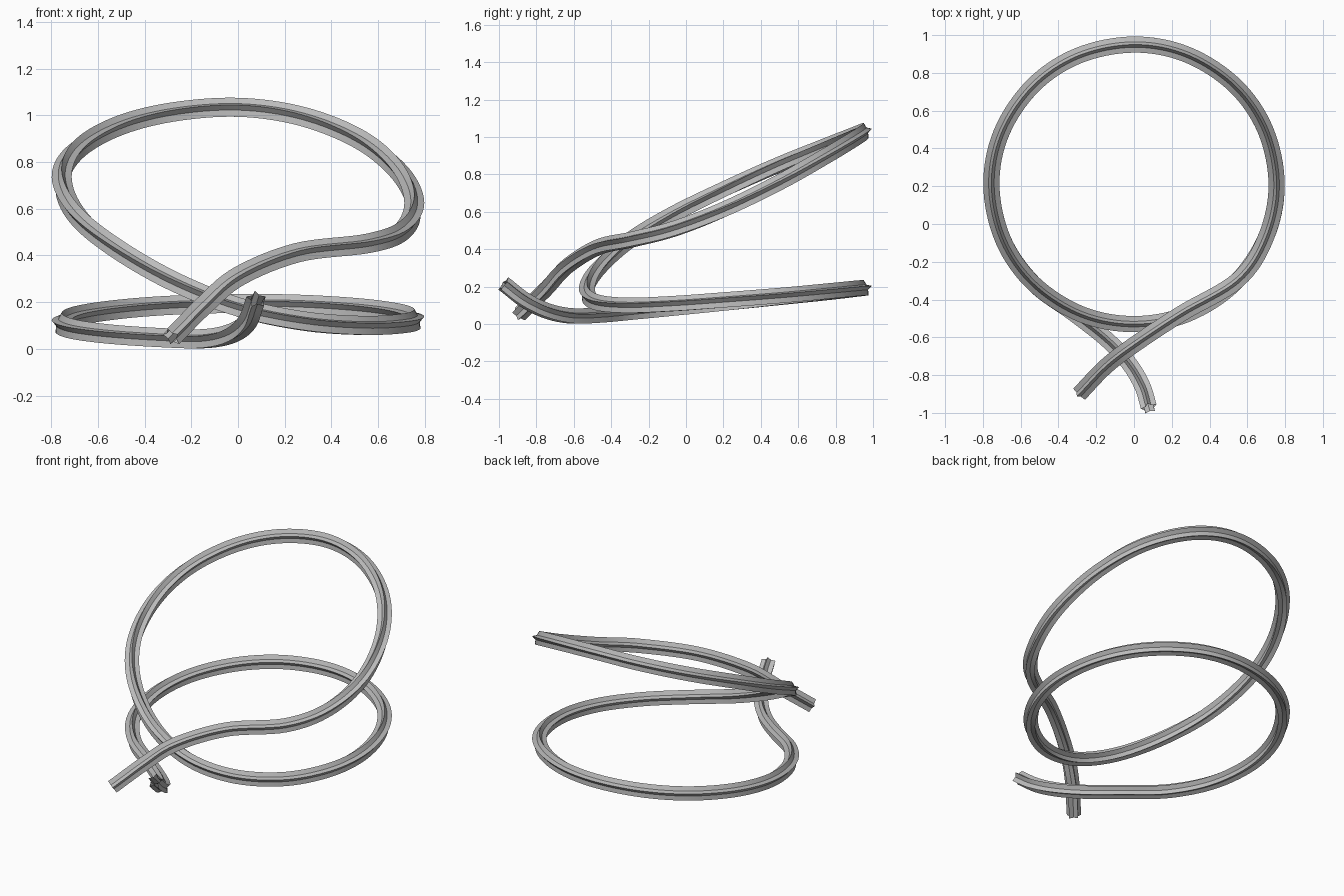
import bpy, bmesh, math
from mathutils import Vector

cube = bpy.data.objects.get("Cube")
if cube:
    bpy.data.objects.remove(cube, do_unlink=True)

RIDGE, VALLEY, POINTS, STEPS = 0.045, 0.025, 5, 8


def coil(deg, z):
    """Point on the round coil, turning clockwise from the front."""
    a = math.radians(deg)
    return Vector((-0.755 * math.sin(a), 0.21 - 0.74 * math.cos(a), z))


# Centre line: raised front tip, low turn, rising turn, drooping front tip
path = [Vector(p) for p in ((0.08, -0.975, 0.213), (0.045, -0.86, 0.125),
                            (-0.025, -0.74, 0.067), (-0.14, -0.615, 0.04),
                            (-0.31, -0.48, 0.043))]
path += [coil(d, z) for d, z in (
    (45, 0.058), (67, 0.08), (90, 0.108), (112, 0.137), (135, 0.163),
    (157, 0.182), (180, 0.19), (202, 0.186), (225, 0.17), (247, 0.148),
    (270, 0.125), (292, 0.105), (315, 0.096), (338, 0.115), (360, 0.175),
    (382, 0.29), (405, 0.44), (427, 0.58), (450, 0.72), (472, 0.845),
    (495, 0.945), (517, 1.008), (540, 1.03), (562, 0.99), (585, 0.89),
    (607, 0.755), (630, 0.612), (652, 0.505), (673, 0.448))]
path += [Vector(p) for p in ((0.25, -0.475, 0.408), (0.0, -0.64, 0.308),
                             (-0.15, -0.755, 0.185), (-0.285, -0.895, 0.05))]


def smooth_path(pts, steps):
    """Catmull-Rom curve through the points."""
    p = [2 * pts[0] - pts[1]] + pts + [2 * pts[-1] - pts[-2]]
    out = []
    for i in range(1, len(p) - 2):
        a, b, c, d = p[i - 1:i + 3]
        for k in range(steps):
            t = k / steps
            out.append(0.5 * (2 * b + (c - a) * t + (2 * a - 5 * b + 4 * c - d) * t * t
                              + (3 * b - a - 3 * c + d) * t ** 3))
    return out + [pts[-1]]


# Star cross-section, one ridge pointing up
star = []
for i in range(POINTS * 2):
    a = math.pi / 2 + i * math.pi / POINTS
    r = VALLEY if i % 2 else RIDGE
    star.append((r * math.cos(a), r * math.sin(a)))

# Sweep the star along the centre line, kept upright, with open ends
line = smooth_path(path, STEPS)
bm = bmesh.new()
rings = []
for i, p in enumerate(line):
    t = (line[min(i + 1, len(line) - 1)] - line[max(i - 1, 0)]).normalized()
    side = t.cross(Vector((0, 0, 1))).normalized()
    up = side.cross(t)
    rings.append([bm.verts.new(p + side * u + up * v) for u, v in star])
n = len(star)
for r0, r1 in zip(rings, rings[1:]):
    for j in range(n):
        k = (j + 1) % n
        bm.faces.new((r0[j], r0[k], r1[k], r1[j]))
bmesh.ops.recalc_face_normals(bm, faces=bm.faces[:])
mesh = bpy.data.meshes.new("ridged_coil")
bm.to_mesh(mesh)
bm.free()

# Plain grey
grey = bpy.data.materials.new("grey")
grey.use_nodes = True
colour = (0.5, 0.5, 0.5, 1)
grey.diffuse_color = colour
grey.node_tree.nodes["Principled BSDF"].inputs["Base Color"].default_value = colour
mesh.materials.append(grey)

obj = bpy.data.objects.new("ridged_coil", mesh)
bpy.context.collection.objects.link(obj)
bpy.context.view_layer.objects.active = obj
obj.select_set(True)
bpy.ops.object.shade_smooth_by_angle(angle=math.radians(30))
